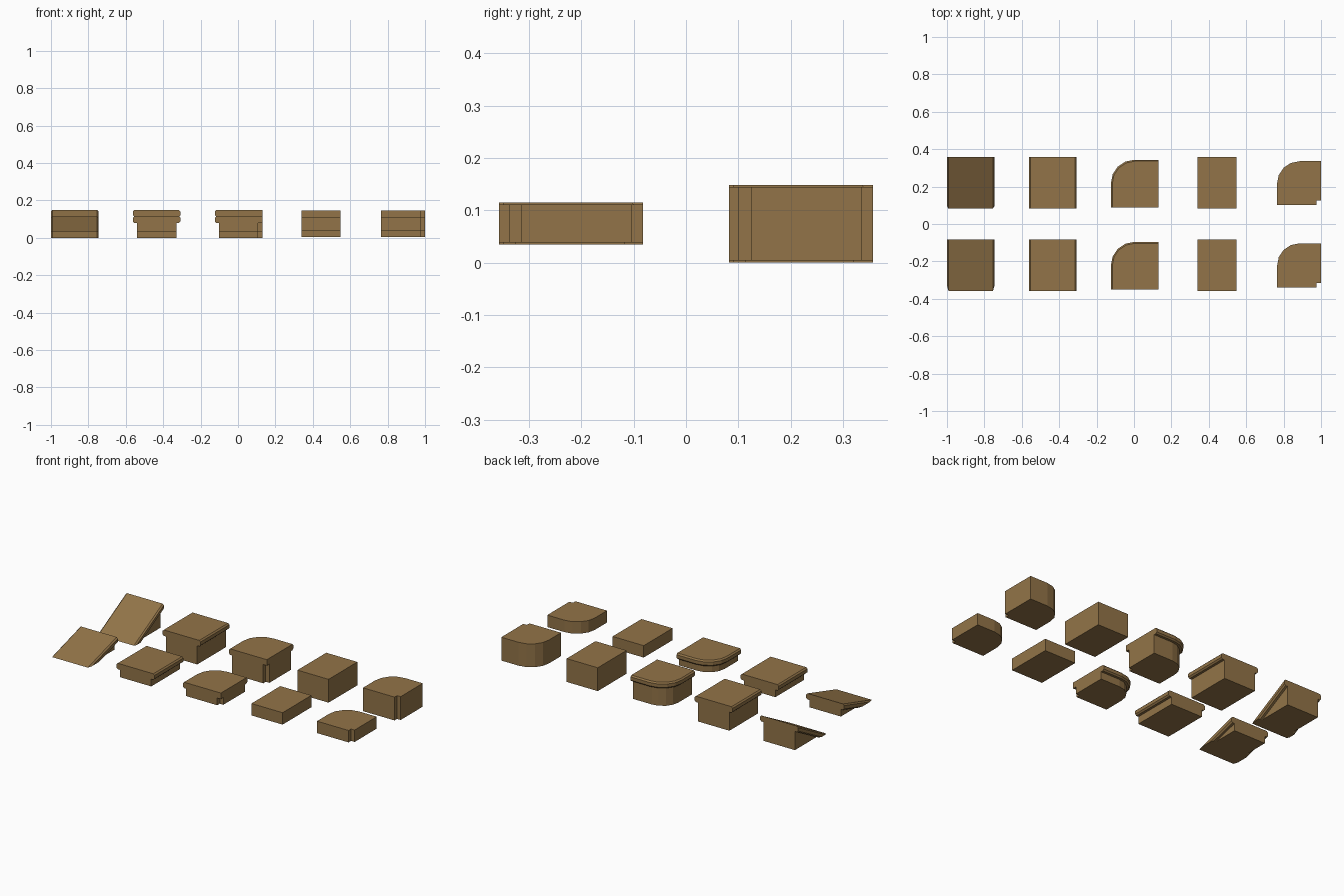
import bpy, bmesh, math
from mathutils import Vector

cube = bpy.data.objects.get("Cube")
if cube:
    bpy.data.objects.remove(cube)

wood = bpy.data.materials.new("warm brown")
wood.use_nodes = True
COLOUR = (0.29, 0.175, 0.065, 1)
wood.diffuse_color = COLOUR
wood.node_tree.nodes["Principled BSDF"].inputs["Base Color"].default_value = COLOUR

LIP, LIP_H, CH = 0.022, 0.036, 0.008   # overhang, lip height, chamfer
LENGTH = 0.275


def loft(name, rings, cut_z=None):
    """Skin matching rings of points, cap both ends, optionally trim below cut_z."""
    bm = bmesh.new()
    loops = [[bm.verts.new(p) for p in ring] for ring in rings]
    n = len(loops[0])
    for a, b in zip(loops, loops[1:]):
        for i in range(n):
            j = (i + 1) % n
            bm.faces.new((a[i], a[j], b[j], b[i]))
    bm.faces.new(loops[0][::-1])
    bm.faces.new(loops[-1])
    if cut_z is not None:
        bmesh.ops.bisect_plane(bm, geom=bm.verts[:] + bm.edges[:] + bm.faces[:], dist=1e-5,
                               plane_co=Vector((0, 0, cut_z)), plane_no=Vector((0, 0, 1)),
                               clear_inner=True)
        bmesh.ops.holes_fill(bm, edges=[e for e in bm.edges if e.is_boundary])
    bmesh.ops.recalc_face_normals(bm, faces=bm.faces[:])
    mesh = bpy.data.meshes.new(name)
    bm.to_mesh(mesh)
    bm.free()
    mesh.materials.append(wood)
    obj = bpy.data.objects.new(name, mesh)
    bpy.context.collection.objects.link(obj)


def lipped_section(half, z0, z1):
    """T-shaped section: narrow body with a chamfered lip on both sides."""
    w, low = half + LIP, z1 - LIP_H
    side = [(half, z0), (half, low), (w - CH, low), (w, low + CH), (w, z1 - CH), (w - CH, z1)]
    return side + [(-x, z) for x, z in reversed(side)]


def sweep(name, section, x, y0, drop=0, cut_z=None):
    """Run a section from front to back; drop lowers the front end into a ramp."""
    rings = [[(x + px, y, pz - d) for px, pz in section]
             for y, d in ((y0, drop), (y0 + LENGTH, 0))]
    loft(name, rings, cut_z)


def corner_outline(cx, cy, radius, x1, y0, notch):
    """Block rounded at back right, with a small square notch at the opposite corner."""
    arc = []
    for i in range(5):
        a = math.pi - i * math.pi / 8
        arc.append((cx + radius * math.cos(a), cy + radius * math.sin(a)))
    pts = arc + [(x1, cy + radius)]
    if notch:
        pts += [(x1, y0 + notch), (x1 - notch, y0 + notch), (x1 - notch, y0)]
    else:
        pts += [(x1, y0)]
    return pts + [(cx - radius, y0)]


def prism(name, layers):
    loft(name, [[(x, y, z) for x, y in outline] for outline, z in layers])


# Two matching rows: low pieces in front, tall pieces behind
for row, yc, z0, z1 in (("low", -0.2195, 0.035, 0.115), ("tall", 0.2195, 0, 0.149)):
    y0 = yc - LENGTH / 2
    section = lipped_section(0.105, z0, z1)
    sweep(row + "_ramp", section, -0.873, y0, drop=z1 - z0, cut_z=z0)
    sweep(row + "_lipped_block", section, -0.435, y0)

    # Plain straight block
    p0, p1 = z0 + 0.004, z1 - 0.004
    plain = [(0.104, p0), (0.104, p1), (-0.104, p1), (-0.104, p0)]
    sweep(row + "_plain_block", plain, 0.444, y0)

    # Lipped rounded corner
    def outline(radius, notch=0):
        return corner_outline(0.003, yc - 0.003, radius, 0.13, yc - 0.13, notch)
    low = z1 - LIP_H
    body = outline(0.127 - LIP, 0.024)
    prism(row + "_corner_body", [(body, z0), (body, low)])
    prism(row + "_corner_lip", [(outline(0.127 - CH), low), (outline(0.127), low + CH),
                                (outline(0.127), z1 - CH), (outline(0.127 - CH), z1)])

    # Plain rounded corner
    plain = corner_outline(0.884, yc - 0.003, 0.119, 1.0, yc - 0.119, 0.024)
    prism(row + "_plain_corner", [(plain, p0), (plain, p1)])
